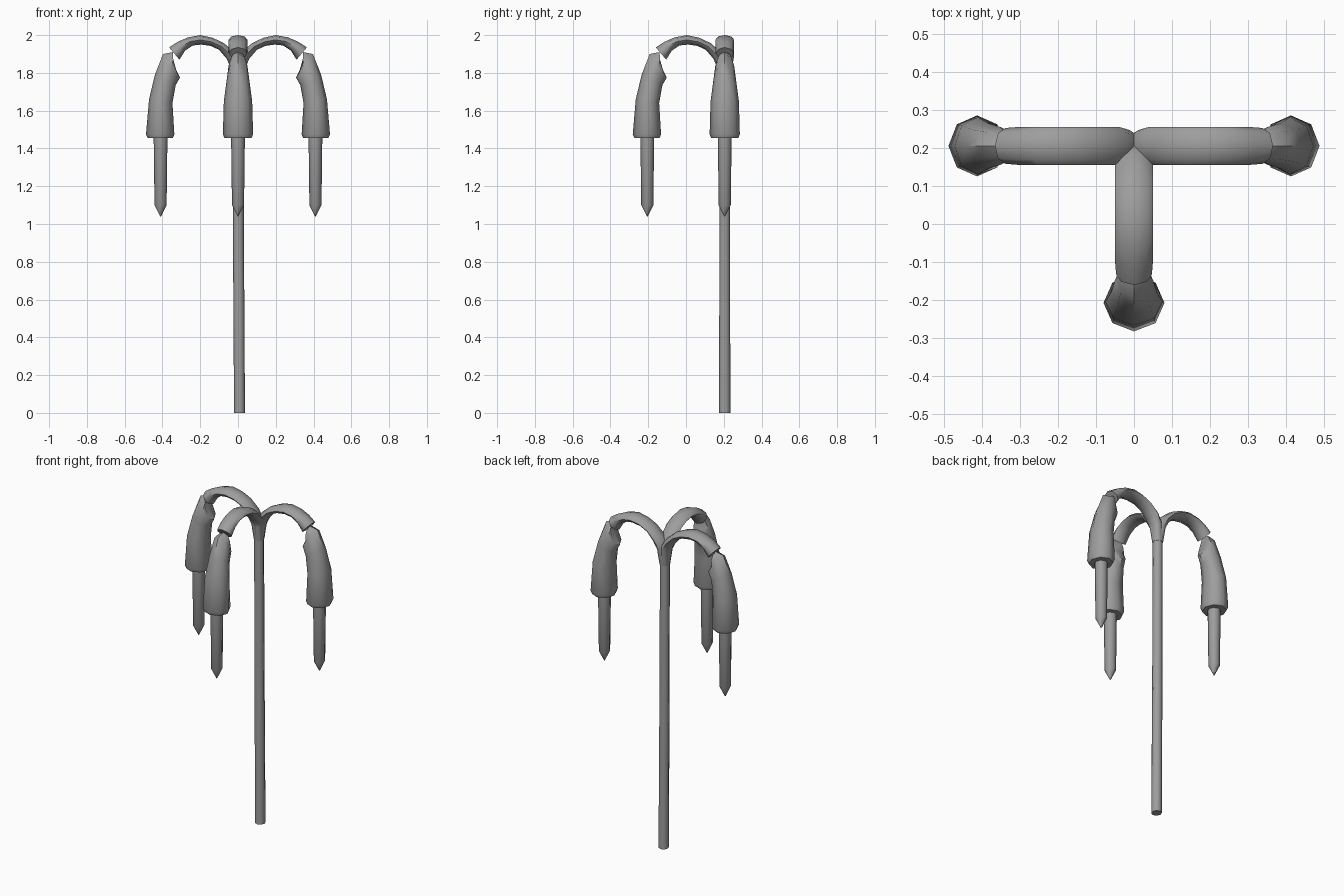
import bpy, bmesh
from math import cos, sin, pi, radians
from mathutils import Vector

cube = bpy.data.objects.get("Cube")
if cube:
    bpy.data.objects.remove(cube)

GREY = (0.34, 0.34, 0.34, 1)
mat = bpy.data.materials.new("mid grey")
mat.use_nodes = True
mat.diffuse_color = GREY
mat.node_tree.nodes["Principled BSDF"].inputs["Base Color"].default_value = GREY

SIDES = 8
AXIS = Vector((0, 0.205, 0))


def loft(name, sections, direction=(1, 0), angle=40):
    """Capped tube; each section is (inner u, z, outer u, z, half width)."""
    d = Vector((*direction, 0))
    side = Vector((-d.y, d.x, 0))
    bm = bmesh.new()
    rings = []
    for u0, z0, u1, z1, w in sections:
        a = AXIS + d * u0 + Vector((0, 0, z0))
        b = AXIS + d * u1 + Vector((0, 0, z1))
        rings.append([bm.verts.new((a + b) / 2 + (b - a) / 2 * cos(t) + side * w * sin(t))
                      for t in (2 * pi * i / SIDES for i in range(SIDES))])
    for r, s in zip(rings, rings[1:]):
        for i in range(SIDES):
            j = (i + 1) % SIDES
            bm.faces.new((r[i], r[j], s[j], s[i]))
    bm.faces.new(rings[0])
    bm.faces.new(rings[-1])
    bmesh.ops.recalc_face_normals(bm, faces=bm.faces)
    mesh = bpy.data.meshes.new(name)
    bm.to_mesh(mesh)
    bm.free()
    mesh.materials.append(mat)
    obj = bpy.data.objects.new(name, mesh)
    bpy.context.collection.objects.link(obj)
    bpy.ops.object.select_all(action='DESELECT')
    obj.select_set(True)
    bpy.context.view_layer.objects.active = obj
    bpy.ops.object.shade_smooth_by_angle(angle=radians(angle))
    return obj


def upright(rows, u=0.41):
    """Level round sections from (z, radius) pairs."""
    return [(u - r, z, u + r, z, r) for z, r in rows]


# flattened arching branch, from the stem outwards
ARCH = [
    (0.03, 1.74, -0.03, 1.74, 0.03),
    (0.04, 1.83, -0.015, 1.86, 0.042),
    (0.06, 1.875, 0.02, 1.91, 0.05),
    (0.10, 1.922, 0.075, 1.958, 0.05),
    (0.145, 1.943, 0.135, 1.986, 0.05),
    (0.195, 1.95, 0.20, 2.0, 0.05),
    (0.24, 1.945, 0.265, 1.988, 0.05),
    (0.28, 1.918, 0.32, 1.964, 0.05),
    (0.31, 1.87, 0.365, 1.935, 0.047),
]

# drooping sleeve with a flared upper lip
SLEEVE = [
    (0.34, 1.83, 0.345, 1.91, 0.04),
    (0.307, 1.775, 0.397, 1.90, 0.05),
    (0.33, 1.735, 0.44, 1.79, 0.06),
    (0.347, 1.64, 0.471, 1.66, 0.075),
    (0.337, 1.475, 0.487, 1.475, 0.08),
    (0.345, 1.455, 0.478, 1.455, 0.072),
]

# pointed rod below the sleeve
ROD = upright([(1.50, 0.037), (1.10, 0.032), (1.04, 0.002)])

loft("stem", [(-0.021, 0, 0.037, 0, 0.03), (-0.027, 1.0, 0.031, 1.0, 0.028),
              (-0.028, 1.78, 0.028, 1.78, 0.028)], angle=60)

for label, direction in (("left", (1, 0)), ("right", (-1, 0)), ("front", (0, -1))):
    loft(label + "_branch", ARCH, direction, 60)
    loft(label + "_sleeve", SLEEVE, direction, 50)
    loft(label + "_rod", ROD, direction, 50)
